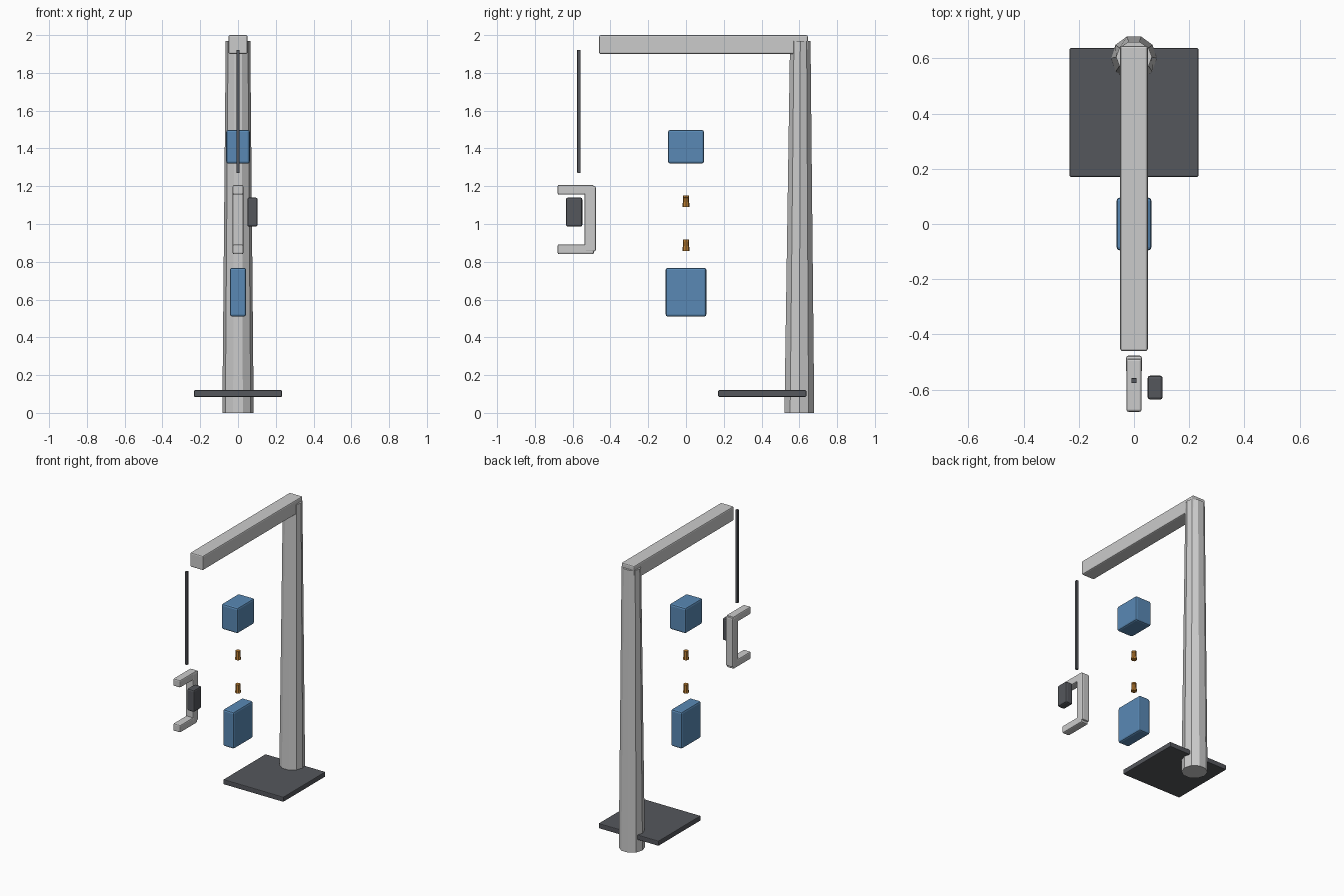
import bpy, bmesh, math
from mathutils import Vector

if "Cube" in bpy.data.objects:
    bpy.data.objects.remove(bpy.data.objects["Cube"])


def material(name, rgb):
    m = bpy.data.materials.new(name)
    m.diffuse_color = (*rgb, 1)
    m.use_nodes = True
    m.node_tree.nodes["Principled BSDF"].inputs["Base Color"].default_value = m.diffuse_color
    return m


DARK = material("dark_grey", (0.09, 0.095, 0.107))
BLUE = material("blue", (0.1, 0.25, 0.46))
BRASS = material("brass", (0.48, 0.2, 0.03))


def finish(name, bm, mat):
    bmesh.ops.recalc_face_normals(bm, faces=bm.faces)
    me = bpy.data.meshes.new(name)
    bm.to_mesh(me)
    bm.free()
    ob = bpy.data.objects.new(name, me)
    bpy.context.collection.objects.link(ob)
    if mat:
        me.materials.append(mat)
    return ob


def box(name, lo, hi, bevel=0.0, mat=None):
    """Box between two corners with chamfered edges."""
    lo, hi = Vector(lo), Vector(hi)
    bm = bmesh.new()
    bmesh.ops.create_cube(bm, size=1)
    for v in bm.verts:
        v.co = (lo + hi) / 2 + v.co * (hi - lo)
    ob = finish(name, bm, mat)
    if bevel:
        mod = ob.modifiers.new("bevel", 'BEVEL')
        mod.width = bevel
        mod.segments = 2
    return ob


def loft(name, rings, sides, mat=None):
    """Closed tapered prism; each ring is (centre_y, radius_x, radius_y, z)."""
    bm = bmesh.new()
    loops = []
    for cy, rx, ry, z in rings:
        loops.append([bm.verts.new((rx * math.cos(2 * math.pi * i / sides),
                                    cy + ry * math.sin(2 * math.pi * i / sides), z))
                      for i in range(sides)])
    for a, b in zip(loops, loops[1:]):
        for i in range(sides):
            j = (i + 1) % sides
            bm.faces.new((a[i], a[j], b[j], b[i]))
    bm.faces.new(loops[0][::-1])
    bm.faces.new(loops[-1])
    return finish(name, bm, mat)


# Post, foot plate and overhead arm
loft("column", [(0.60, 0.083, 0.083, 0), (0.605, 0.065, 0.057, 1.97)], 10)
box("base_plate", (-0.233, 0.17, 0.085), (0.233, 0.637, 0.12), 0.005, DARK)
box("overhead_arm", (-0.05, -0.46, 1.90), (0.05, 0.645, 2.0), 0.008)

# Hanging blue blocks
box("upper_block", (-0.063, -0.096, 1.32), (0.063, 0.096, 1.498), 0.012, BLUE)
box("lower_block", (-0.043, -0.108, 0.51), (0.043, 0.108, 0.768), 0.012, BLUE)

# Brass contacts between the blocks
for name, z in (("upper_contact", 1.09), ("lower_contact", 0.857)):
    loft(name, [(0, 0.019, 0.019, z), (0, 0.015, 0.015, z + 0.048),
                (0, 0.017, 0.017, z + 0.049), (0, 0.017, 0.017, z + 0.06)], 8, BRASS)

# Hanging rod
box("rod", (-0.009, -0.576, 1.27), (0.009, -0.558, 1.922), 0.002, DARK)

# C-shaped handle frame with its side box
box("handle_spine", (-0.029, -0.538, 0.855), (0.029, -0.477, 1.20), 0.008)
for name, z in (("handle_top_bar", 1.155), ("handle_bottom_bar", 0.84)):
    box(name, (-0.028, -0.68, z), (0.028, -0.488, z + 0.052), 0.008)
box("side_box", (0.049, -0.636, 0.986), (0.104, -0.549, 1.14), 0.01, DARK)
